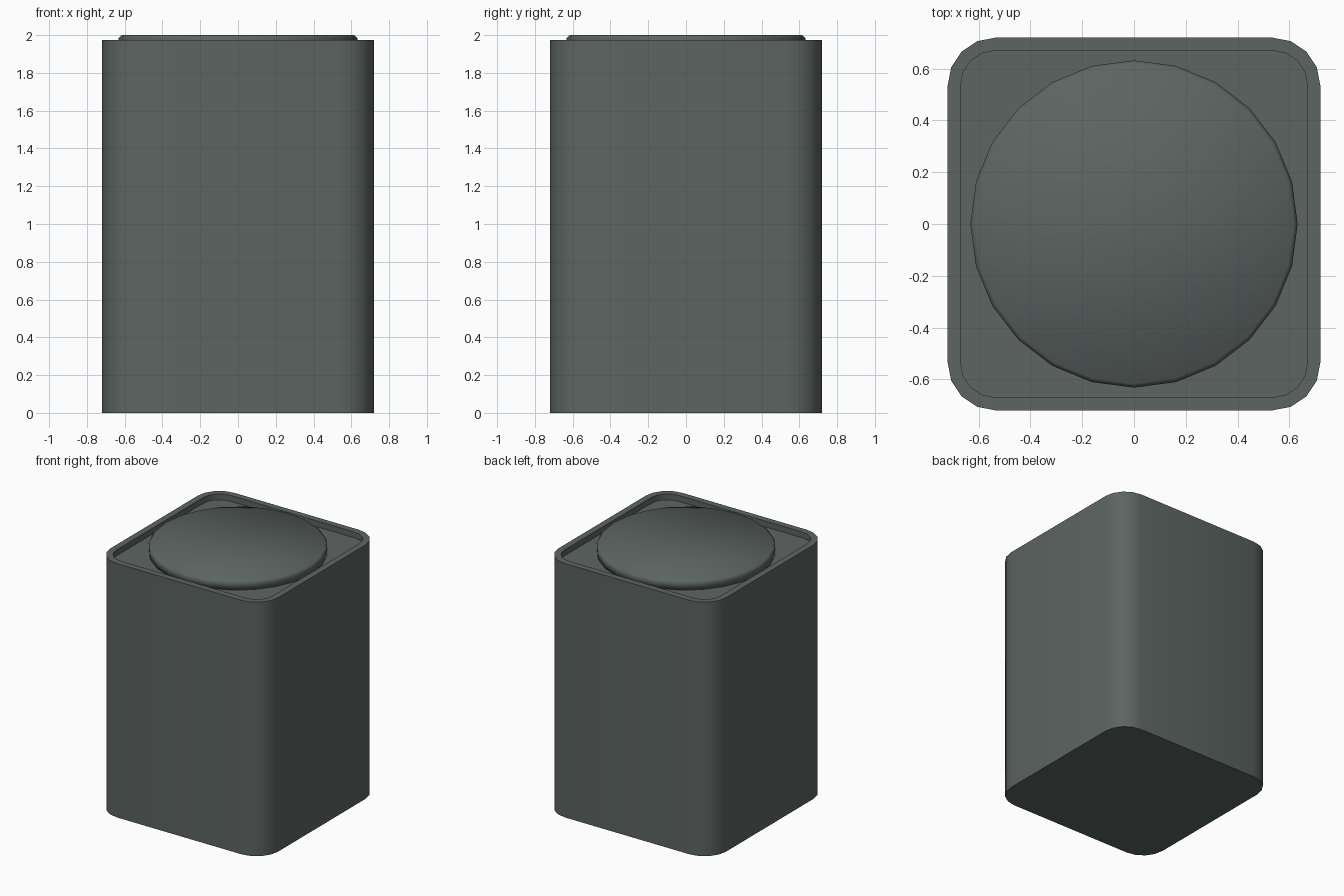
import bpy, bmesh, math

if "Cube" in bpy.data.objects:
    bpy.data.objects.remove(bpy.data.objects["Cube"])

grey = bpy.data.materials.new("dark_grey_green")
grey.diffuse_color = (0.107, 0.130, 0.123, 1.0)
grey.use_nodes = True
grey.node_tree.nodes["Principled BSDF"].inputs["Base Color"].default_value = grey.diffuse_color


def rounded_square(half, radius, steps=4):
    """Outline points of a square with rounded corners."""
    c = half - radius
    pts = []
    for k, (sx, sy) in enumerate(((1, 1), (-1, 1), (-1, -1), (1, -1))):
        for i in range(steps + 1):
            a = math.pi / 2 * (k + i / steps)
            pts.append((sx * c + radius * math.cos(a), sy * c + radius * math.sin(a)))
    return pts


def circle(radius, sides=24):
    return [(radius * math.cos(2 * math.pi * i / sides),
             radius * math.sin(2 * math.pi * i / sides)) for i in range(sides)]


def loft(name, rings):
    """Join (outline, z) rings into a closed skin, capped at both ends."""
    bm = bmesh.new()
    loops = [[bm.verts.new((x, y, z)) for x, y in pts] for pts, z in rings]
    for a, b in zip(loops, loops[1:]):
        for i in range(len(a)):
            j = (i + 1) % len(a)
            bm.faces.new((a[i], a[j], b[j], b[i]))
    bm.faces.new(list(reversed(loops[0])))
    bm.faces.new(loops[-1])
    mesh = bpy.data.meshes.new(name)
    bm.to_mesh(mesh)
    bm.free()
    mesh.materials.append(grey)
    mesh.shade_smooth()
    ob = bpy.data.objects.new(name, mesh)
    bpy.context.collection.objects.link(ob)
    return ob


# Body: rounded square block with a shallow recess inside a thin rim
outer = rounded_square(0.72, 0.185)
inner = rounded_square(0.67, 0.135)
body = loft("body", [(outer, 0.0), (outer, 1.975), (inner, 1.975), (inner, 1.93)])
bpy.context.view_layer.objects.active = body
body.select_set(True)
bpy.ops.object.shade_smooth_by_angle(angle=math.radians(35))

# Round button: soft-edged disc rising just above the rim
loft("round_button", [(circle(0.63), 1.928), (circle(0.632), 1.983), (circle(0.617), 2.0)])
